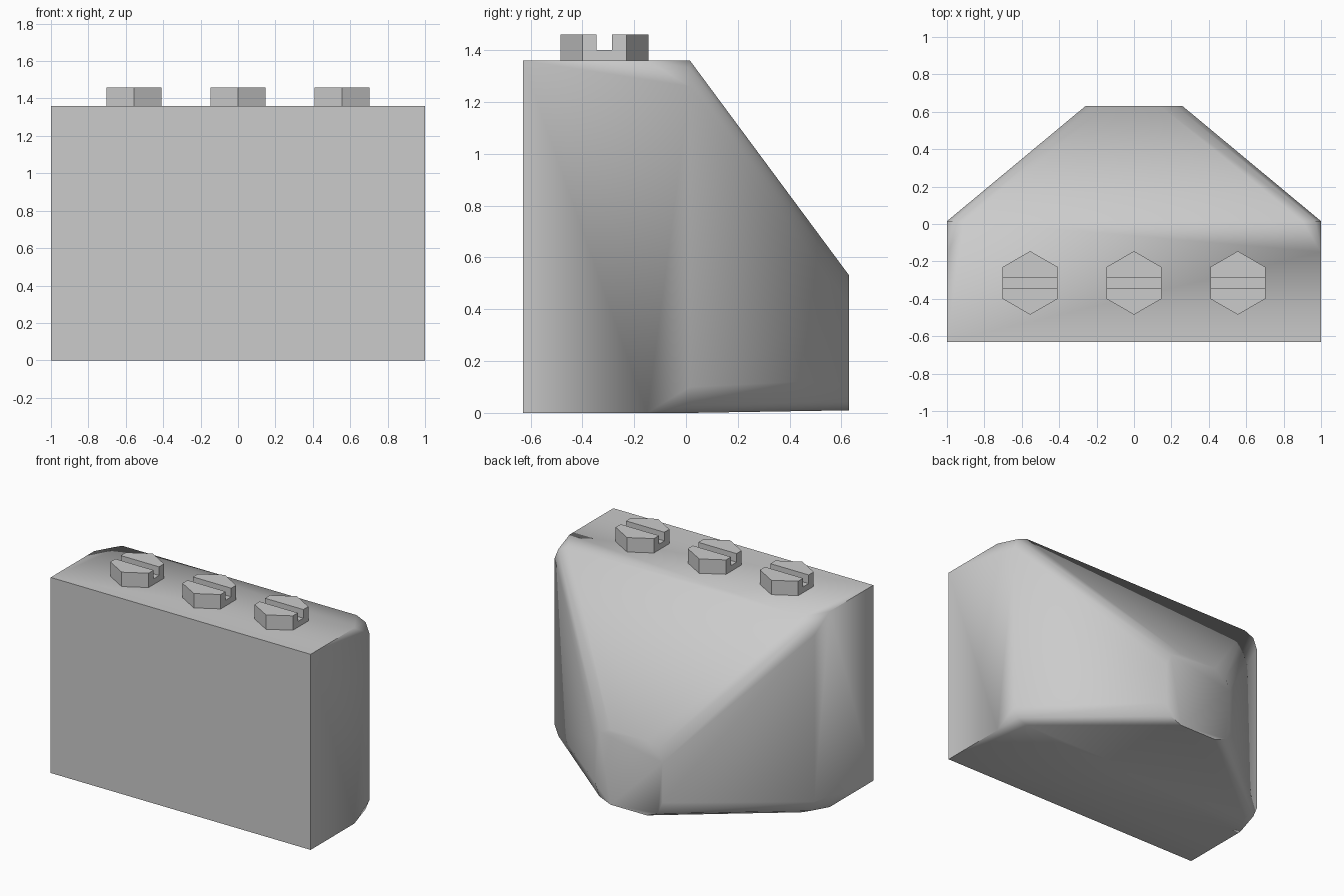
import bpy, bmesh, math

cube = bpy.data.objects.get("Cube")
if cube:
    bpy.data.objects.remove(cube, do_unlink=True)

grey = bpy.data.materials.new("light grey")
grey.use_nodes = True
colour = (0.6, 0.6, 0.6, 1)
grey.diffuse_color = colour
grey.node_tree.nodes["Principled BSDF"].inputs["Base Color"].default_value = colour


def finish(bm, name):
    bmesh.ops.recalc_face_normals(bm, faces=bm.faces)
    mesh = bpy.data.meshes.new(name)
    bm.to_mesh(mesh)
    bm.free()
    mesh.materials.append(grey)
    obj = bpy.data.objects.new(name, mesh)
    bpy.context.collection.objects.link(obj)
    bpy.ops.object.select_all(action='DESELECT')
    obj.select_set(True)
    bpy.context.view_layer.objects.active = obj
    return obj


def ring(bm, y, half, low, high, radius):
    """Rectangle across y; each corner is a list of one or three vertices."""
    corners = []
    for i, (sx, sz) in enumerate([(1, 1), (-1, 1), (-1, -1), (1, -1)]):
        cx = sx * (half - radius)
        cz = high - radius if sz > 0 else low + radius
        if radius == 0:
            corners.append([bm.verts.new((cx, y, cz))])
            continue
        angles = [math.radians(90 * i + 45 * k) for k in range(3)]
        corners.append([bm.verts.new((cx + radius * math.cos(a), y,
                                      cz + radius * math.sin(a))) for a in angles])
    return corners


def flat(corners):
    return [v for c in corners for v in c]


# Body: square block whose back corners blend into a rounded taper
bm = bmesh.new()
front = ring(bm, -0.63, 1, 0, 1.36, 0)
blend = ring(bm, -0.15, 1, 0, 1.36, 0)
shoulder = ring(bm, 0.015, 1, 0, 1.36, 0.1)
back = ring(bm, 0.63, 0.26, 0.01, 0.53, 0.12)
bm.faces.new(flat(front))
bm.faces.new(flat(back))
for i in range(4):
    j = (i + 1) % 4
    # one flat panel per side runs from the front to the shoulder
    bm.faces.new([front[i][0], front[j][0], blend[j][0],
                  shoulder[j][0], shoulder[i][2], blend[i][0]])
    for k in range(2):
        bm.faces.new([blend[i][0], shoulder[i][k], shoulder[i][k + 1]])
a, b = flat(shoulder), flat(back)
for i in range(len(a)):
    j = (i + 1) % len(a)
    bm.faces.new([a[i], a[j], b[j], b[i]])
finish(bm, "body")
bpy.ops.object.shade_smooth_by_angle(angle=math.radians(48))

# Studs: hexagonal heads with a slot cut across the top
for side, x in (("right", -0.555), ("middle", 0), ("left", 0.555)):
    bm = bmesh.new()
    bmesh.ops.create_cone(bm, cap_ends=True, segments=6, radius1=0.17,
                          radius2=0.17, depth=0.1)
    # put two of the points toward the front and back
    turn = 0 if max(v.co.y for v in bm.verts) > 0.16 else math.pi / 6
    for v in bm.verts:
        px, py = v.co.x, v.co.y
        v.co.x = px * math.cos(turn) - py * math.sin(turn) + x
        v.co.y = px * math.sin(turn) + py * math.cos(turn) - 0.315
        v.co.z += 1.41
    stud = finish(bm, side + "_stud")

    bm = bmesh.new()
    bmesh.ops.create_cube(bm, size=1)
    for v in bm.verts:
        v.co.x = v.co.x * 0.5 + x
        v.co.y = v.co.y * 0.06 - 0.315
        v.co.z = v.co.z * 0.2 + 1.5
    cutter = finish(bm, side + "_slot_cutter")
    cutter.hide_render = True

    cut = stud.modifiers.new("slot", 'BOOLEAN')
    cut.operation = 'DIFFERENCE'
    cut.solver = 'EXACT'
    cut.object = cutter
    bpy.context.view_layer.objects.active = stud
    bpy.ops.object.modifier_apply(modifier=cut.name)
    bpy.data.objects.remove(cutter, do_unlink=True)
